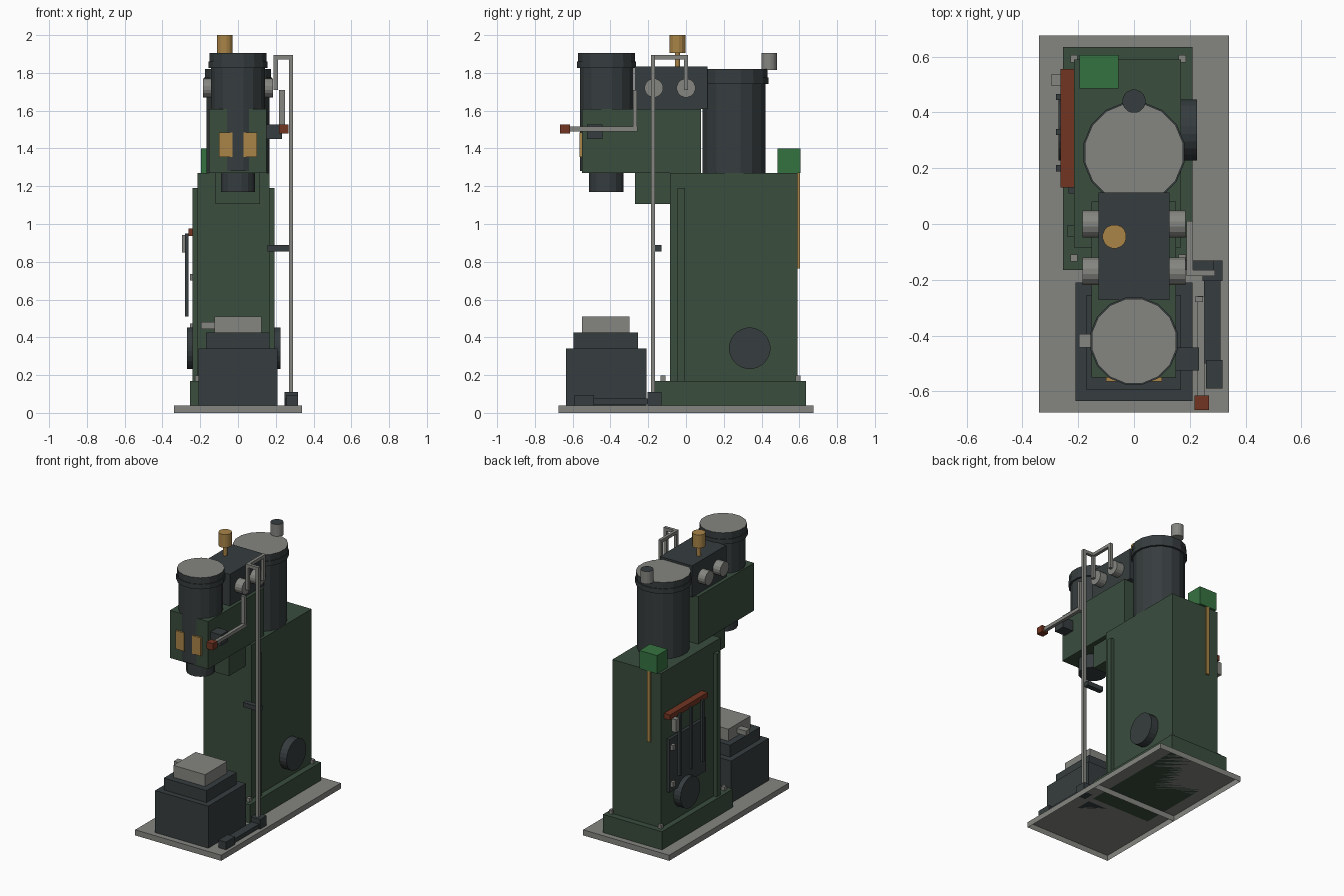
import bpy, bmesh, math
from mathutils import Matrix, Vector

cube = bpy.data.objects.get("Cube")
if cube:
    bpy.data.objects.remove(cube, do_unlink=True)


def material(name, rgb):
    m = bpy.data.materials.new(name)
    m.use_nodes = True
    color = (*rgb, 1)
    m.diffuse_color = color
    m.node_tree.nodes["Principled BSDF"].inputs["Base Color"].default_value = color
    return m


GREEN = material("machine green", (0.042, 0.075, 0.048))
DARK = material("dark iron", (0.037, 0.046, 0.049))
GREY = material("worn steel", (0.235, 0.24, 0.22))
BRASS = material("brass", (0.40, 0.235, 0.065))
RED = material("rust red", (0.17, 0.036, 0.016))
BRIGHT = material("bright green", (0.036, 0.17, 0.052))


def finish(name, bm, *mats):
    mesh = bpy.data.meshes.new(name)
    bm.to_mesh(mesh)
    bm.free()
    for m in mats:
        mesh.materials.append(m)
    obj = bpy.data.objects.new(name, mesh)
    bpy.context.collection.objects.link(obj)
    return obj


def box(name, mat, x, y, z, open_bottom=False):
    """Box from its (min, max) range on each axis."""
    bm = bmesh.new()
    bmesh.ops.create_cube(bm, size=1)
    for v in bm.verts:
        v.co = [r[0] if c < 0 else r[1] for c, r in zip(v.co, (x, y, z))]
    if open_bottom:
        bm.normal_update()
        bmesh.ops.delete(bm, geom=[f for f in bm.faces if f.normal.z < -0.9], context='FACES')
    return finish(name, bm, mat)


def cylinder(name, mat, start, end, radius, sides=16, top=None):
    """Faceted cylinder between two points; an optional material colours its upper face."""
    a, b = Vector(start), Vector(end)
    d = b - a
    bm = bmesh.new()
    turn = Matrix.Rotation(math.pi / sides, 4, 'Z')
    aim = d.to_track_quat('Z', 'Y').to_matrix().to_4x4()
    bmesh.ops.create_cone(bm, cap_ends=True, segments=sides, radius1=radius, radius2=radius,
                          depth=d.length, matrix=Matrix.Translation((a + b) / 2) @ aim @ turn)
    if top:
        bm.normal_update()
        for f in bm.faces:
            f.material_index = int(f.normal.z > 0.9)
    return finish(name, bm, mat, *([top] if top else []))


def bar(name, mat, points, w):
    """Square bar following a path of axis-aligned legs."""
    for i, (p, q) in enumerate(zip(points, points[1:])):
        box(f"{name}_{i + 1}", mat, *[(min(s) - w, max(s) + w) for s in zip(p, q)])


# Floor plates, hollow underneath
for name, y in (("front_floor_plate", (-0.675, 0)), ("rear_floor_plate", (0, 0.675))):
    box(name, GREY, (-0.34, 0.34), y, (0, 0.04), open_bottom=True)

# Anvil with die and wedge
box("anvil_block", DARK, (-0.21, 0.21), (-0.635, -0.21), (0.04, 0.34))
box("anvil_step", DARK, (-0.17, 0.168), (-0.595, -0.255), (0.34, 0.425))
box("anvil_die", GREY, (-0.125, 0.125), (-0.55, -0.3), (0.425, 0.51))
box("die_wedge", GREY, (-0.197, -0.12), (-0.443, -0.395), (0.445, 0.48))

# Column, foot, side ribs, bolts and round covers
box("column_foot", GREEN, (-0.255, 0.21), (-0.165, 0.635), (0.04, 0.17))
box("column", GREEN, (-0.215, 0.168), (-0.085, 0.59), (0.17, 1.27))
for side, x in (("right", (-0.24, -0.21)), ("left", (0.16, 0.192))):
    box(f"{side}_rib", GREEN, x, (-0.045, -0.005), (0.17, 1.19))
for x in (-0.215, 0.173):
    for y in (-0.122, 0.592):
        box("foot_bolt", GREY, (x - 0.013, x + 0.013), (y - 0.013, y + 0.013), (0.17, 0.197))
for side, x0, x1 in (("right", -0.2, -0.27), ("left", 0.15, 0.225)):
    cylinder(f"{side}_round_cover", DARK, (x0, 0.337, 0.342), (x1, 0.337, 0.342), 0.11, 24)

# Overhanging head, bracket and ram
box("head", GREEN, (-0.153, 0.15), (-0.55, 0.08), (1.27, 1.61))
box("head_bracket", GREEN, (-0.12, 0.117), (-0.27, -0.085), (1.105, 1.27))
cylinder("ram", DARK, (0, -0.422, 1.17), (0, -0.422, 1.3), 0.093)
for x in (-0.1, 0.03):
    box("name_plate", BRASS, (x, x + 0.07), (-0.564, -0.555), (1.355, 1.485))
    box("plate_backing", BRASS, (x, x + 0.07), (-0.556, -0.547), (1.355, 1.485))

# Two cylinders with stepped caps
for name, y, r, z0, z1 in (("front", -0.42, 0.145, 1.28, 1.905), ("rear", 0.255, 0.17, 1.27, 1.82)):
    cylinder(f"{name}_cylinder", DARK, (0, y, z0), (0, y, z1 - 0.02), r)
    cylinder(f"{name}_collar", DARK, (0, y, z1 - 0.08), (0, y, z1 - 0.045), r + 0.014)
    cylinder(f"{name}_cap", DARK, (0, y, z1 - 0.045), (0, y, z1), r + 0.009, top=GREY)

# Valve chest with side ports
box("valve_chest", DARK, (-0.127, 0.127), (-0.273, 0.113), (1.61, 1.835))
for s in (-1, 1):
    for y in (-0.17, 0):
        cylinder("valve_port", GREY, (s * 0.11, y, 1.72), (s * 0.185, y, 1.72), 0.05)

# Oilers
cylinder("oiler_stem", BRASS, (-0.07, -0.045, 1.83), (-0.07, -0.045, 1.92), 0.015, 12)
cylinder("oiler_cup", BRASS, (-0.07, -0.045, 1.905), (-0.07, -0.045, 2), 0.043)
cylinder("rear_vent", GREY, (0, 0.44, 1.815), (0, 0.44, 1.905), 0.042, top=DARK)

# Lubricator box and its rear pipe
box("lubricator_box", BRIGHT, (-0.195, -0.055), (0.485, 0.605), (1.27, 1.4))
box("lubricator_pipe", BRASS, (-0.138, -0.113), (0.585, 0.604), (0.765, 1.275))

# Control rod from the pedal up to the valves
bar("control_rod", GREY, [(0.28, -0.175, 0.1), (0.28, -0.175, 1.883),
                          (0.2, -0.175, 1.883), (0.2, 0, 1.883), (0.2, 0, 1.72)], 0.011)
bar("front_valve_link", GREY, [(0.2, -0.175, 1.72), (0.2, -0.175, 1.883)], 0.011)
box("rod_guide", DARK, (0.155, 0.285), (-0.165, -0.13), (0.855, 0.888))

# Foot pedal
box("pedal_pivot", DARK, (0.245, 0.318), (-0.205, -0.13), (0.04, 0.11))
box("pedal_arm", DARK, (0.25, 0.31), (-0.5, -0.2), (0.045, 0.075))
box("pedal_tread", DARK, (0.258, 0.318), (-0.59, -0.487), (0.04, 0.095))

# Hand lever
bar("hand_lever", GREY, [(0.228, -0.27, 1.7), (0.238, -0.27, 1.5)], 0.01)
bar("hand_lever_arm", GREY, [(0.24, -0.27, 1.503), (0.24, -0.63, 1.503)], 0.012)
box("lever_handle", RED, (0.217, 0.268), (-0.667, -0.615), (1.48, 1.528))
box("lever_pivot", DARK, (0.14, 0.233), (-0.525, -0.443), (1.45, 1.527))

# Access door with hinges, tool rack and hanging tools
box("access_door", DARK, (-0.235, -0.21), (0.11, 0.52), (0.4, 0.78))
for z in (0.455, 0.718):
    box("door_hinge", GREY, (-0.255, -0.225), (0.48, 0.51), (z - 0.018, z + 0.018))
box("tool_rack", RED, (-0.263, -0.21), (0.13, 0.555), (0.937, 0.975))
for y in (0.2, 0.33, 0.455):
    box("hanging_tool", DARK, (-0.28, -0.261), (y - 0.011, y + 0.011), (0.51, 0.95))
box("hanging_hook", GREY, (-0.297, -0.261), (0.497, 0.535), (0.85, 0.942))
